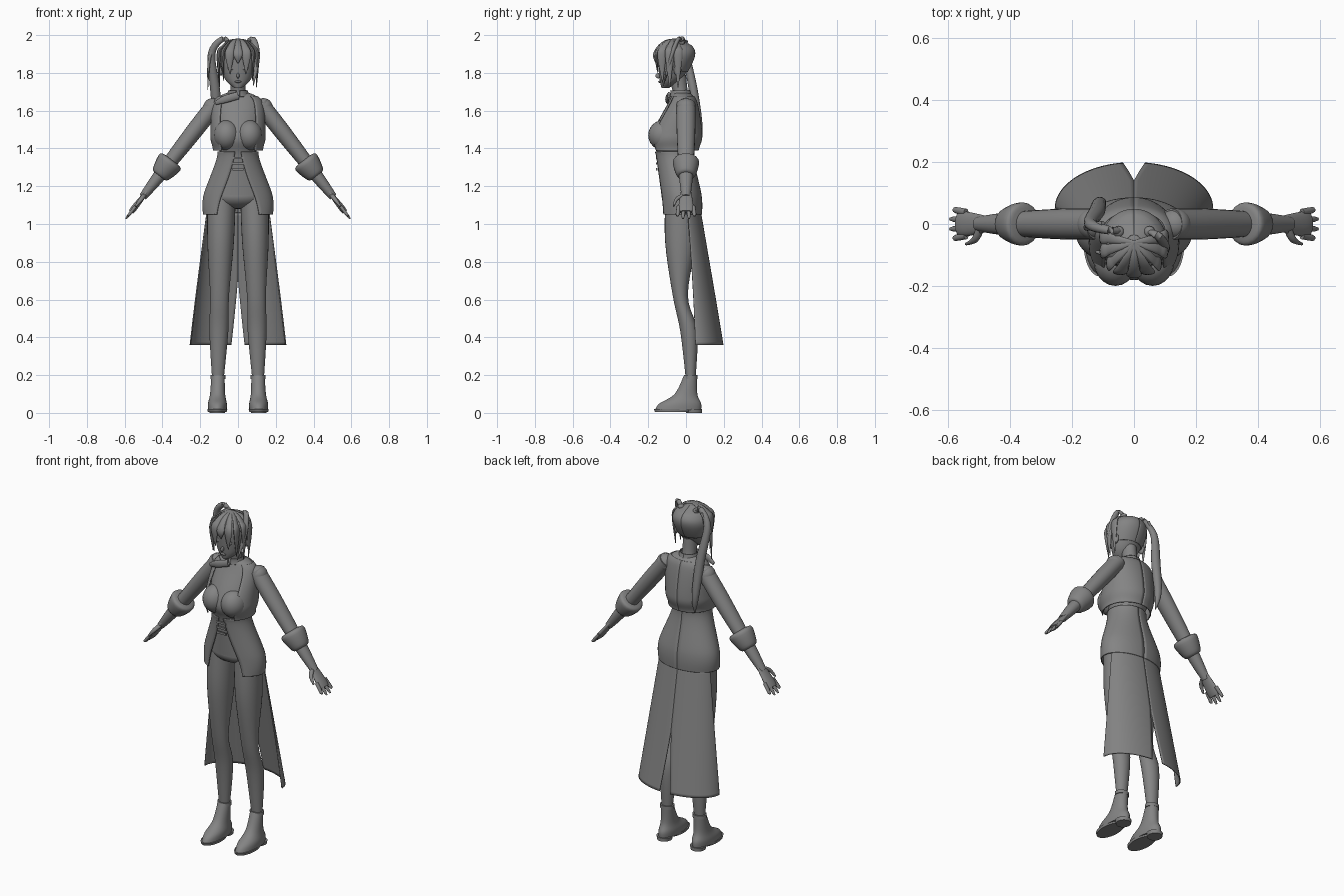
import bpy, bmesh
from math import sin, cos, pi, radians
from mathutils import Vector, Matrix

cube = bpy.data.objects.get("Cube")
if cube:
    bpy.data.objects.remove(cube, do_unlink=True)

grey = bpy.data.materials.new("plain grey")
grey.use_nodes = True
tone = (.23, .23, .23, 1)
grey.diffuse_color = tone
grey.node_tree.nodes["Principled BSDF"].inputs["Base Color"].default_value = tone


def finish(name, bm, mirror=False, thickness=0):
    bmesh.ops.recalc_face_normals(bm, faces=bm.faces)
    mesh = bpy.data.meshes.new(name)
    bm.to_mesh(mesh)
    bm.free()
    mesh.materials.append(grey)
    part = bpy.data.objects.new(name, mesh)
    bpy.context.collection.objects.link(part)
    if thickness:
        part.modifiers.new("thickness", "SOLIDIFY").thickness = thickness
    if mirror:
        part.modifiers.new("mirror", "MIRROR").use_mirror_merge = False
    bpy.ops.object.select_all(action="DESELECT")
    part.select_set(True)
    bpy.context.view_layer.objects.active = part
    bpy.ops.object.shade_smooth_by_angle(angle=radians(45))


def smooth_rows(rows, steps):
    """Catmull-Rom curve through rows of numbers."""
    result = []
    last = len(rows) - 1
    for i in range(last):
        near = [rows[max(i - 1, 0)], rows[i], rows[i + 1], rows[min(i + 2, last)]]
        for step in range(steps):
            t = step / steps
            result.append([b + t / 2 * (c - a + t * (2 * a - 5 * b + 4 * c - d + t * (3 * (b - c) + d - a)))
                           for a, b, c, d in zip(*near)])
    return result + [rows[last]]


def skin(rings, closed):
    bm = bmesh.new()
    loops = [[bm.verts.new(point) for point in ring] for ring in rings]
    count = len(loops[0])
    for low, high in zip(loops, loops[1:]):
        for i in range(count if closed else count - 1):
            j = (i + 1) % count
            bm.faces.new((low[i], low[j], high[j], high[i]))
    if closed:
        bm.faces.new(loops[0])
        bm.faces.new(loops[-1])
    return bm


def oval(z, half_width, front, back, start, end, sides, shift=0):
    """Level oval arc; angles run from the front."""
    angles = [radians(start + (end - start) * i / sides) for i in range(sides + 1)]
    return [(shift + half_width * sin(a), (front + back) / 2 - (back - front) / 2 * cos(a), z) for a in angles]


def stack(name, profile, pair=False, steps=5):
    """Solid of level ovals; a pair leans slightly outward toward the ground."""
    rings = [oval(*row, 0, 360, 28, (.11 - row[0] / 50) * pair)[:-1] for row in smooth_rows(profile, steps)]
    finish(name, skin(rings, True), pair)


def cloth(name, profile, top, hem, gaps, opening, slit=0):
    """Open layer held off a profile; gap and front opening change from top to hem."""
    rings = []
    for z, half_width, front, back in smooth_rows(profile, 24):
        t = (top - z) / (top - hem)
        if 0 <= t <= 1:
            gap = gaps[0] + (gaps[1] - gaps[0]) * t
            start = opening[0] + (opening[1] - opening[0]) * t
            end = 180 - slit * max(0, 2 * t - 1)
            rings.append(oval(z, half_width + gap, front - gap, back + gap, start, end, 22))
    finish(name, skin(rings, False), True, .006)


def tube(name, rows, mirror=False, flat=.7, sides=16):
    """Oval tube along a path of x, y, z and radius."""
    rows = smooth_rows(rows, 5)
    path = [Vector(row[:3]) for row in rows]
    chord = path[-1] - path[0]
    side = Vector((1, 0, 0)) if abs(chord.x) < abs(chord.y) else Vector((0, 1, 0))
    rings = []
    for i, row in enumerate(rows):
        along = (path[min(i + 1, len(path) - 1)] - path[max(i - 1, 0)]).normalized()
        across = (side - along * side.dot(along)).normalized() * row[3]
        depth = along.cross(across) * flat
        angles = [2 * pi * k / sides for k in range(sides)]
        rings.append([path[i] + across * cos(a) + depth * sin(a) for a in angles])
    finish(name, skin(rings, True), mirror)


def solid(name, shape, at, size, mirror=False):
    bm = bmesh.new()
    matrix = Matrix.Translation(at) @ Matrix.Diagonal((*size, 1))
    if shape == "ball":
        bmesh.ops.create_uvsphere(bm, u_segments=20, v_segments=12, radius=1, matrix=matrix)
    else:
        bmesh.ops.create_cube(bm, size=1, matrix=matrix)
    finish(name, bm, mirror)


def on_arm(t, y=0):
    """Point on the straight line from shoulder to fingertip."""
    return Vector((.12, y, 1.635)).lerp(Vector((.6, y, 1.02)), t)


def arm_tube(name, rows, flat):
    tube(name, [(*on_arm(t), radius) for t, radius in rows], True, flat, 20)


# Body: each profile row is height, half width, front, back
torso = [(1.7, .04, -.07, .01), (1.65, .12, -.09, .05), (1.47, .12, -.18, .06),
         (1.36, .1, -.15, .03), (1.15, .17, -.13, .07), (1.04, .17, -.13, .07)]
neck = [(1.64, .06, -.08, .03), (1.7, .04, -.07, .01), (1.79, .04, -.1, 0)]
head = [(1.72, .02, -.13, -.09), (1.77, .07, -.14, -.02), (1.88, .1, -.15, .04),
        (1.94, .08, -.14, .03), (1.975, .02, -.08, -.04)]
stack("torso", torso[:-1])
stack("neck", neck)
stack("head", head)
solid("pelvis", "ball", (0, -.03, 1.15), (.155, .1, .07))
solid("bust", "ball", (.06, -.12, 1.47), (.07, .08, .08), True)
stack("leg", [(1.14, .075, -.11, .05), (.9, .07, -.11, .05), (.62, .05, -.07, .01),
              (.43, .05, -.03, .06), (.17, .03, 0, .05)], True)

# Boots
stack("boot", [(.2, .035, -.01, .06), (.1, .04, -.06, .06), (.05, .05, -.14, .08), (.015, .05, -.165, .08)], True)
stack("boot_rim", [(.2, .04, -.01, .06), (.18, .04, -.01, .06)], True, 1)
stack("boot_sole", [(.02, .053, -.17, .04), (.006, .05, -.165, .03)], True, 1)
stack("boot_heel", [(.02, .045, 0, .085), (0, .04, 0, .085)], True, 1)

# Clothing layers
cloth("collar", neck, 1.71, 1.67, (.007, .01), (10, 10))
cloth("jacket", torso, 1.68, 1.385, (.005, .035), (42, 42))
cloth("coat_waist", torso, 1.385, 1.05, (.004, .008), (8, 38))
tail = [(1.06, .178, -.13, .08), (.36, .256, -.1, .2)]
cloth("coat_tail", tail, *(row[0] for row in tail), (0, 0), (110, 90), 8)
solid("collar_knot", "ball", (-.01, -.09, 1.675), (.02, .01, .01))
tube("lapel", [(0, -.09, 1.68, .01), (-.07, -.1, 1.66, .01), (-.12, -.09, 1.64, .005)], flat=2)
for level in range(3):
    solid("waist_strap", "block", (0, -.155, 1.29 + level * .03), (.06, .009, .012))

# Arms, cuffs and hands
solid("shoulder", "ball", on_arm(.03), (.05, .05, .05), True)
arm_tube("arm", [(0, .05), (.2, .05), (.4, .045), (.65, .035), (.8, .023)], .9)
arm_tube("arm_cuff", [(.48, .04), (.5, .07), (.6, .052), (.62, .03)], 1)
arm_tube("hand", [(.74, .026), (.88, .04), (.93, .036)], .4)
for k in range(4):
    spread = (k - 1.5) / 40
    reach = 1 - abs(spread)
    tube("finger", [(*on_arm(.88, spread), .012), (*on_arm(.95, spread * 1.2), .01),
                    (*on_arm(reach, spread * 1.3), .005)], True, .8, 10)
tube("thumb", [(*on_arm(.78, -.01), .013), (*on_arm(.82, -.05), .012), (*on_arm(.88, -.065), .005)], True, .8, 10)

# Face
solid("nose", "ball", (0, -.147, 1.785), (.008, .015, .014))
solid("lips", "ball", (0, -.14, 1.753), (.018, .007, .006))
solid("eye", "ball", (.038, -.138, 1.828), (.019, .006, .014), True)
solid("ear", "ball", (.09, -.045, 1.815), (.012, .02, .03), True)

# Hair: cap, fringe fanned from the crown, one long tail and one short loop
cloth("hair_cap", head, 1.98, 1.8, (.005, .005), (20, 105))
for k in range(-4, 5):
    turn = radians(k * 25)
    lock = []
    for step in range(4):
        lean = step * pi / 7
        out = .108 * sin(lean)
        lock.append((out * sin(turn), -.06 - out * cos(turn), 1.87 + .11 * cos(lean), .006 + step * .006))
    lock.append((.1 * sin(turn), -.06 - .1 * cos(turn), 1.85 - .13 * abs(sin(turn)), .002))
    tube("fringe_lock", lock, False, .4, 12)
tube("ponytail", [(-.04, -.02, 1.95, .01), (-.08, -.02, 1.98, .015), (-.14, 0, 1.9, .02),
                  (-.12, .04, 1.7, .026), (-.11, .07, 1.5, .02), (-.1, .06, 1.4, .003)], flat=.9)
tube("ponytail_strand", [(-.1, 0, 1.97, .01), (-.15, -.01, 1.88, .012), (-.16, -.01, 1.71, .002)])
tube("hair_loop", [(.04, -.02, 1.95, .01), (.08, -.04, 1.98, .015), (.1, -.08, 1.88, .016), (.08, -.12, 1.73, .002)])
solid("hair_tie", "ball", (.05, -.025, 1.96), (.018, .018, .014), True)
